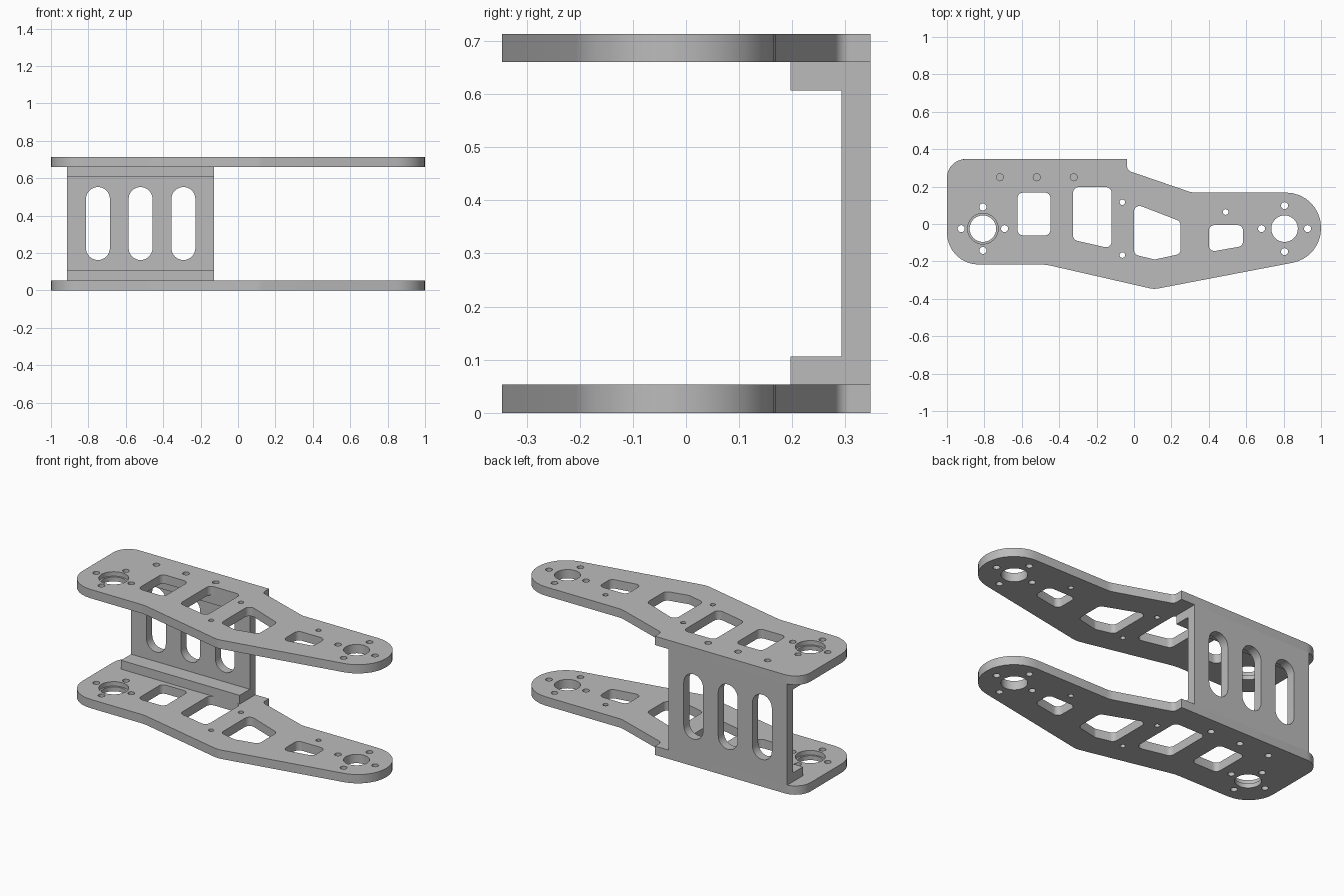
import bpy, bmesh, math
from mathutils import Vector, Matrix

if "Cube" in bpy.data.objects:
    bpy.data.objects.remove(bpy.data.objects["Cube"])

grey = bpy.data.materials.new("plain_grey")
grey.use_nodes = True
colour = (0.5, 0.5, 0.5, 1)
grey.diffuse_color = colour
grey.node_tree.nodes["Principled BSDF"].inputs["Base Color"].default_value = colour


def rounded(corners, steps=8):
    """Loop through (x, y, radius) corners, each replaced by an arc."""
    loop = []
    for i, (x, y, r) in enumerate(corners):
        p = Vector((x, y))
        a = (Vector(corners[i - 1][:2]) - p).normalized()
        b = (Vector(corners[(i + 1) % len(corners)][:2]) - p).normalized()
        if r == 0:
            loop.append(p)
            continue
        half = a.angle(b) / 2
        centre = p + (a + b).normalized() * r / math.sin(half)
        start = p + a * r / math.tan(half) - centre
        end = p + b * r / math.tan(half) - centre
        sweep = math.atan2(start.cross(end), start.dot(end))
        for k in range(steps + 1):
            loop.append(centre + Matrix.Rotation(sweep * k / steps, 2) @ start)
    return loop


def circle(x, y, r, n=32):
    return [Vector((x + r * math.cos(math.tau * k / n),
                    y + r * math.sin(math.tau * k / n))) for k in range(n)]


def box_loop(x0, x1, y0, y1, r=0):
    return rounded([(x0, y0, r), (x1, y0, r), (x1, y1, r), (x0, y1, r)])


def slab(name, loops, thickness, matrix):
    """Solid sheet: first loop is the outline, the others are holes."""
    curve = bpy.data.curves.new(name + "_profile", "CURVE")
    curve.dimensions = "2D"
    curve.fill_mode = "BOTH"
    curve.extrude = thickness / 2
    for loop in loops:
        spline = curve.splines.new("POLY")
        spline.points.add(len(loop) - 1)
        for point, p in zip(spline.points, loop):
            point.co = (p.x, p.y, 0, 1)
        spline.use_cyclic_u = True
    helper = bpy.data.objects.new(name + "_profile", curve)
    bpy.context.collection.objects.link(helper)
    graph = bpy.context.evaluated_depsgraph_get()
    mesh = bpy.data.meshes.new_from_object(helper.evaluated_get(graph))
    bpy.data.objects.remove(helper)
    bm = bmesh.new()
    bm.from_mesh(mesh)
    bmesh.ops.remove_doubles(bm, verts=bm.verts, dist=0.0001)
    bmesh.ops.recalc_face_normals(bm, faces=bm.faces)
    bm.transform(matrix)
    bm.to_mesh(mesh)
    bm.free()
    mesh.name = name
    mesh.materials.clear()
    mesh.materials.append(grey)
    obj = bpy.data.objects.new(name, mesh)
    bpy.context.collection.objects.link(obj)
    bpy.ops.object.select_all(action="DESELECT")
    obj.select_set(True)
    bpy.context.view_layer.objects.active = obj
    bpy.ops.object.shade_smooth_by_angle(angle=math.radians(25))
    return obj


# Side plate outline
outline = rounded([
    (-1, 0.347, 0.1), (-1, -0.217, 0.17), (-0.47, -0.217, 0.25),
    (0.107, -0.349, 0.12), (1, -0.178, 0.187), (1, 0.168, 0.187),
    (0.31, 0.168, 0.12), (-0.037, 0.287, 0.03), (-0.037, 0.347, 0)])

# Lightening windows
r = 0.03
windows = [
    box_loop(-0.623, -0.447, -0.061, 0.168, r),
    rounded([(-0.326, 0.197, r), (-0.326, -0.085, r), (-0.12, -0.132, r), (-0.12, 0.197, r)]),
    rounded([(0, 0.11, r), (0, -0.163, r), (0.11, -0.19, r), (0.249, -0.16, r), (0.249, 0.014, r)]),
    rounded([(0.4, -0.006, r), (0.4, -0.15, r), (0.583, -0.118, r), (0.583, -0.006, r)])]

# Pivot bores with their screw circles, and fixing holes
left, right, mid = -0.808, 0.805, -0.025
bore, counterbore, thick = 0.071, 0.082, 0.053
holes = [circle(left, mid, counterbore), circle(right, mid, bore)]
for cx, reach in ((left, 0.116), (right, 0.123)):
    for dx, dy in ((1, 0), (-1, 0), (0, 1), (0, -1)):
        holes.append(circle(cx + dx * reach, mid + dy * reach, 0.019, 16))
for x in (-0.717, -0.52, -0.322):
    holes.append(circle(x, 0.25, 0.019, 16))
for x, y in ((-0.062, 0.116), (-0.062, -0.166), (0.49, 0.064)):
    holes.append(circle(x, y, 0.015, 16))

# Two identical plates, each with a stepped shoulder in the left bore
height = 0.713
for side, base in (("lower", 0), ("upper", height - thick)):
    slab(side + "_plate", [outline] + windows + holes, thick,
         Matrix.Translation((0, 0, base + thick / 2)))
    slab(side + "_bore_shoulder", [circle(left, mid, counterbore), circle(left, mid, bore)],
         thick / 2, Matrix.Translation((0, 0, base + thick / 4)))

# Rear spacer wall with three slots
x0, x1, front, back = -0.915, -0.127, 0.293, 0.347
slots = [box_loop(c - 0.064, c + 0.064, 0.163, 0.553, 0.0639) for c in (-0.749, -0.521, -0.292)]
slab("spacer_wall", [box_loop(x0, x1, thick, height - thick)] + slots, back - front,
     Matrix.Translation((0, (front + back) / 2, 0)) @ Matrix.Rotation(math.pi / 2, 4, "X"))

# Spacer flanges against each plate
for side, z in (("lower", 1.5 * thick), ("upper", height - 1.5 * thick)):
    slab(side + "_flange", [box_loop(x0, x1, 0.197, front)], thick, Matrix.Translation((0, 0, z)))
